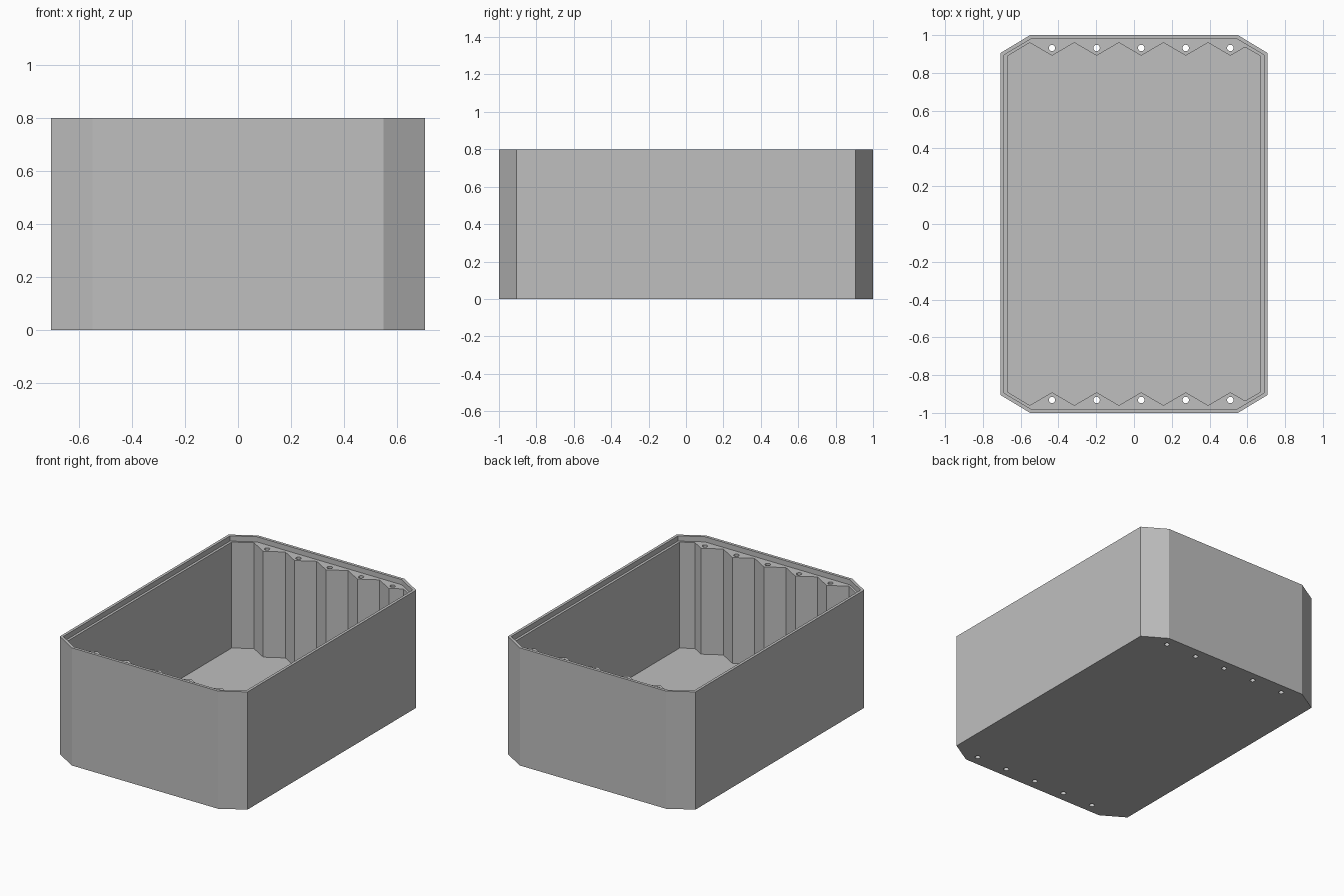
import bpy
import bmesh
from math import tau, cos, sin

cube = bpy.data.objects.get("Cube")
if cube:
    bpy.data.objects.remove(cube, do_unlink=True)

HEIGHT = 0.8
LEDGE_Z = 0.765
FLOOR_Z = 0.045
SCREW_X = [-0.434 + 0.236 * i for i in range(5)]
SCREW_Y = 0.932

grey = bpy.data.materials.new("plain grey")
grey.use_nodes = True
colour = (0.52, 0.52, 0.52, 1)
grey.diffuse_color = colour
grey.node_tree.nodes["Principled BSDF"].inputs["Base Color"].default_value = colour


def prisms(name, outlines, z0, z1):
    """One object holding an upright prism for each closed outline."""
    bm = bmesh.new()
    for outline in outlines:
        base = bm.faces.new([bm.verts.new((x, y, z0)) for x, y in outline])
        extruded = bmesh.ops.extrude_face_region(bm, geom=[base], use_keep_orig=True)
        top = [v for v in extruded["geom"] if isinstance(v, bmesh.types.BMVert)]
        bmesh.ops.translate(bm, verts=top, vec=(0, 0, z1 - z0))
    bmesh.ops.recalc_face_normals(bm, faces=bm.faces)
    mesh = bpy.data.meshes.new(name)
    bm.to_mesh(mesh)
    bm.free()
    mesh.materials.append(grey)
    obj = bpy.data.objects.new(name, mesh)
    bpy.context.scene.collection.objects.link(obj)
    return obj


def chamfered(x, y, cx, cy):
    """Rectangle of half size x, y with corners cut back to cx, cy."""
    quarter = [(x, cy), (cx, y)]
    half = quarter + [(-px, py) for px, py in reversed(quarter)]
    return half + [(-px, -py) for px, py in half]


def circle(x, y, r, n=24):
    return [(x + r * cos(tau * i / n), y + r * sin(tau * i / n)) for i in range(n)]


# Zigzag end walls: each tooth surrounds one screw hole
zigzag = [(-0.67, 0.889)]
for sx in SCREW_X:
    zigzag += [(sx - 0.118, 0.96), (sx, 0.891)]
zigzag += [(0.588, 0.936), (0.67, 0.889)]
cavity_outline = zigzag + [(x, -y) for x, y in reversed(zigzag)]

# Outer block and the shapes cut from it
tray = prisms("storage_tray", [chamfered(0.706, 1.0, 0.55, 0.906)], 0, HEIGHT)
cutters = [
    prisms("rim_recess", [chamfered(0.687, 0.98, 0.545, 0.895)], LEDGE_Z, 1),
    prisms("cavity", [cavity_outline], FLOOR_Z, 0.9),
    prisms("screw_holes", [circle(x, s * SCREW_Y, 0.017)
                           for x in SCREW_X for s in (-1, 1)], -0.1, 0.9),
]
for cutter in cutters:
    cutter.hide_render = True
    cut = tray.modifiers.new(cutter.name, "BOOLEAN")
    cut.operation = "DIFFERENCE"
    cut.solver = "EXACT"
    cut.object = cutter

# Bake the cuts and drop the helpers
bpy.context.view_layer.update()
depsgraph = bpy.context.evaluated_depsgraph_get()
result = bpy.data.meshes.new_from_object(tray.evaluated_get(depsgraph))
tray.modifiers.clear()
tray.data = result
result.materials.clear()
result.materials.append(grey)
for face in result.polygons:
    face.material_index = 0
for cutter in cutters:
    bpy.data.objects.remove(cutter, do_unlink=True)
